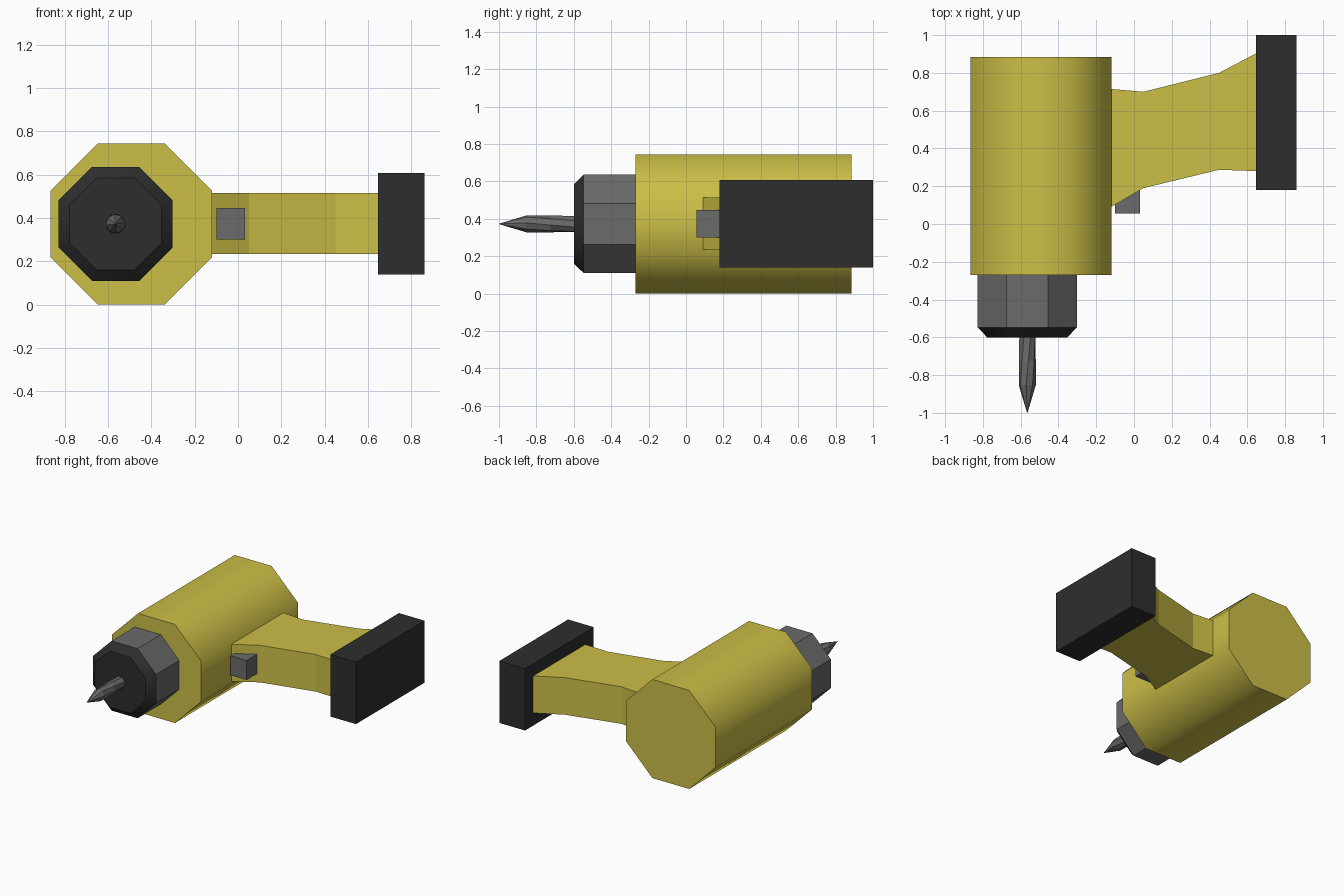
import bpy, bmesh, math

if "Cube" in bpy.data.objects:
    bpy.data.objects.remove(bpy.data.objects["Cube"])


def material(name, r, g, b):
    m = bpy.data.materials.new(name)
    m.diffuse_color = (r, g, b, 1)
    m.use_nodes = True
    m.node_tree.nodes["Principled BSDF"].inputs["Base Color"].default_value = m.diffuse_color
    return m


YELLOW = material("yellow_plastic", 0.60, 0.52, 0.063)
GREY = material("grey_metal", 0.145, 0.145, 0.145)
BLACK = material("black_plastic", 0.027, 0.027, 0.027)


def finish(name, bm, mats, smooth=None):
    bmesh.ops.recalc_face_normals(bm, faces=bm.faces[:])
    mesh = bpy.data.meshes.new(name)
    bm.to_mesh(mesh)
    bm.free()
    for m in mats:
        mesh.materials.append(m)
    ob = bpy.data.objects.new(name, mesh)
    bpy.context.collection.objects.link(ob)
    if smooth:
        bpy.context.view_layer.objects.active = ob
        ob.select_set(True)
        bpy.ops.object.shade_smooth_by_angle(angle=math.radians(smooth))
        ob.select_set(False)
    return ob


def octagon_loft(name, cx, cz, rings, mats, smooth=None, dark_from=None):
    """Octagonal rings along y: (y, half width across flats, twist in degrees)."""
    bm = bmesh.new()
    loops = []
    for y, half, twist in rings:
        r = half / math.cos(math.pi / 8)
        angles = [math.pi / 8 + i * math.pi / 4 + math.radians(twist) for i in range(8)]
        loops.append([bm.verts.new((cx + r * math.cos(a), y, cz + r * math.sin(a))) for a in angles])
    for a, b in zip(loops, loops[1:]):
        for i in range(8):
            j = (i + 1) % 8
            bm.faces.new((a[i], a[j], b[j], b[i]))
    bm.faces.new(loops[0])
    bm.faces.new(loops[-1])
    if dark_from is not None:
        for f in bm.faces:
            if f.calc_center_median().y < dark_from:
                f.material_index = 1
    return finish(name, bm, mats, smooth)


def prism(name, outline, z0, z1, mat):
    """Extrude a plan outline from z0 to z1."""
    bm = bmesh.new()
    face = bm.faces.new([bm.verts.new((x, y, z0)) for x, y in outline])
    new = bmesh.ops.extrude_face_region(bm, geom=[face])["geom"]
    bmesh.ops.translate(bm, vec=(0, 0, z1 - z0),
                        verts=[v for v in new if isinstance(v, bmesh.types.BMVert)])
    return finish(name, bm, [mat])


def box(name, x0, x1, y0, y1, z0, z1, mat):
    return prism(name, [(x0, y0), (x1, y0), (x1, y1), (x0, y1)], z0, z1, mat)


# Motor housing
octagon_loft("motor_housing", -0.4925, 0.3725,
             [(-0.27, 0.3725, 0), (0.885, 0.3725, 0)], [YELLOW], 50)

# Chuck with a dark bevelled nose
octagon_loft("chuck", -0.565, 0.373,
             [(-0.27, 0.263, 0), (-0.547, 0.263, 0), (-0.6, 0.212, 0)],
             [GREY, BLACK], 40, dark_from=-0.55)

# Twisted drill bit with a pointed tip
octagon_loft("drill_bit", -0.565, 0.373,
             [(-0.59, 0.042, 0), (-0.725, 0.042, 15), (-0.853, 0.042, 30), (-1.0, 0.001, 30)],
             [GREY])

# Grip, flaring towards the battery
prism("handle", [(-0.125, 0.715), (0.05, 0.70), (0.45, 0.80), (0.65, 0.905),
                 (0.65, 0.28), (0.45, 0.287), (0.05, 0.19), (-0.125, 0.088)],
      0.235, 0.515, YELLOW)

# Trigger and battery pack
box("trigger", -0.10, 0.033, 0.055, 0.21, 0.30, 0.447, GREY)
box("battery_pack", 0.645, 0.86, 0.18, 1.0, 0.14, 0.608, BLACK)
